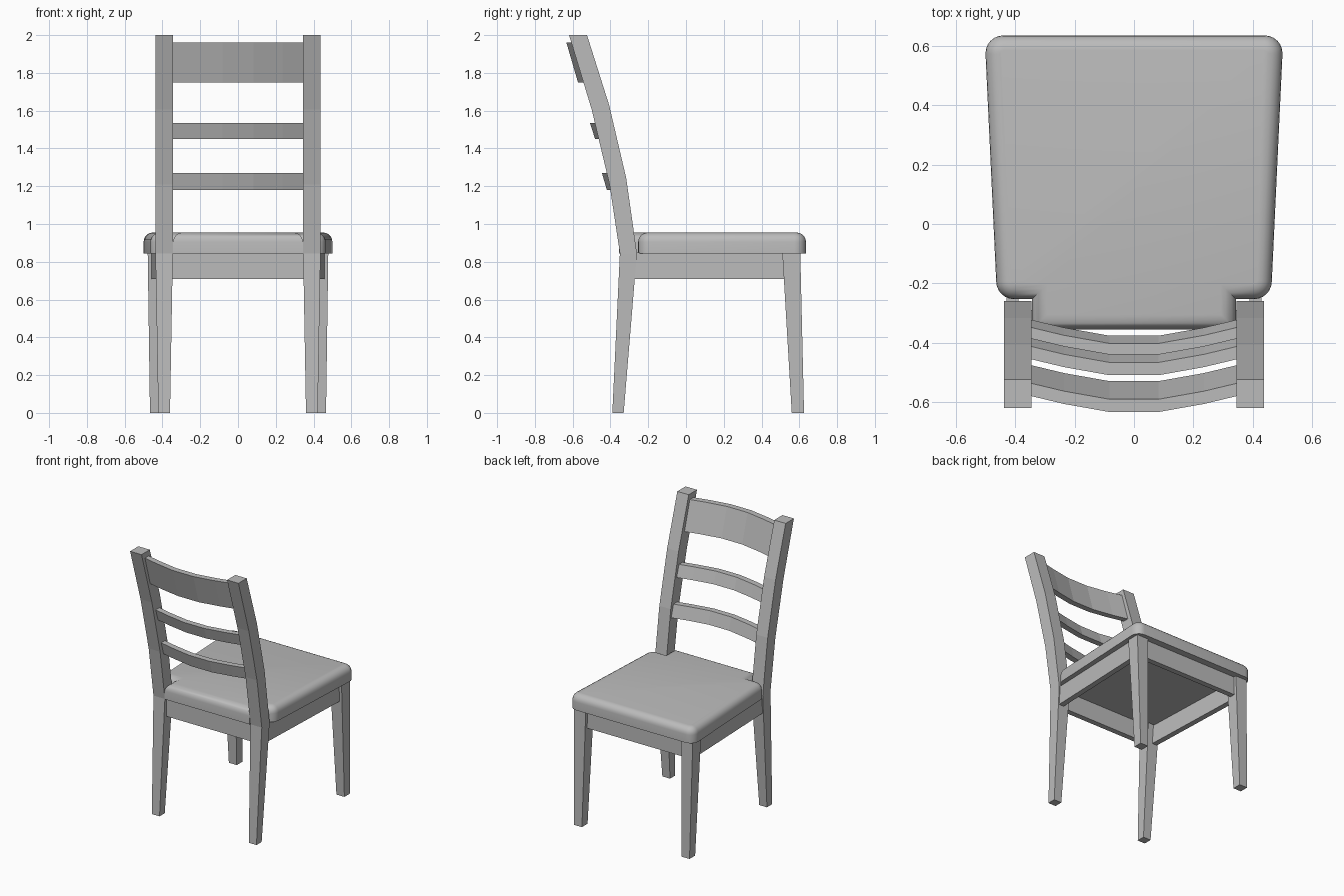
import bpy, bmesh, math
from mathutils import Vector

if "Cube" in bpy.data.objects:
    bpy.data.objects.remove(bpy.data.objects["Cube"])

mat = bpy.data.materials.new("plain grey")
mat.diffuse_color = (0.5, 0.5, 0.5, 1)
mat.use_nodes = True
mat.node_tree.nodes["Principled BSDF"].inputs["Base Color"].default_value = mat.diffuse_color


def finish(name, bm):
    bmesh.ops.recalc_face_normals(bm, faces=bm.faces)
    me = bpy.data.meshes.new(name)
    bm.to_mesh(me)
    bm.free()
    me.materials.append(mat)
    ob = bpy.data.objects.new(name, me)
    bpy.context.collection.objects.link(ob)
    return ob


def loft(name, rings):
    """Skin a list of four-point rings and cap both ends."""
    bm = bmesh.new()
    vs = [[bm.verts.new(p) for p in r] for r in rings]
    for a, b in zip(vs, vs[1:]):
        for i in range(4):
            j = (i + 1) % 4
            bm.faces.new((a[i], a[j], b[j], b[i]))
    bm.faces.new(vs[0])
    bm.faces.new(vs[-1])
    return finish(name, bm)


def leg(name, s, sections):
    # section: inner x, outer x, (back y, z), (front y, z)
    loft(name, [[(s * x0, *b), (s * x1, *b), (s * x1, *f), (s * x0, *f)]
                for x0, x1, b, f in sections])


def bar(name, a, b, inward, z0=0.71, z1=0.848):
    """Straight apron from a to b (outer face line), thickened by inward."""
    loft(name, [[(x, y, z0), (x, y, z1),
                 (x + inward[0], y + inward[1], z1),
                 (x + inward[0], y + inward[1], z0)] for x, y in (a, b)])


# Legs, back posts and side aprons on both sides
for s, side in ((-1, "left"), (1, "right")):
    leg("back_post_" + side, s, [
        (0.36, 0.422, (-0.39, 0), (-0.33, 0)),
        (0.345, 0.437, (-0.35, 0.845), (-0.26, 0.845)),
        (0.345, 0.437, (-0.405, 1.21), (-0.317, 1.245)),
        (0.345, 0.437, (-0.499, 1.605), (-0.407, 1.63)),
        (0.345, 0.437, (-0.619, 2), (-0.524, 2))])
    leg("front_leg_" + side, s, [
        (0.402, 0.466, (0.56, 0), (0.625, 0)),
        (0.385, 0.478, (0.51, 0.848), (0.605, 0.848))])
    bar("side_apron_" + side, (s * 0.427, -0.30), (s * 0.458, 0.54), (-s * 0.04, 0))

# Front and back aprons
bar("back_apron", (-0.36, -0.33), (0.36, -0.33), (0, 0.04))
bar("front_apron", (-0.40, 0.585), (0.40, 0.585), (0, -0.04))

# Bowed, leaning back slats: bottom z, top z, front y at bottom and at top
BOW = [(-0.352, 0.055), (-0.235, 0.027), (-0.083, 0),
       (0.083, 0), (0.235, 0.027), (0.352, 0.055)]
for name, z0, z1, y0, y1 in (("lower_slat", 1.18, 1.27, -0.376, -0.402),
                             ("middle_slat", 1.45, 1.535, -0.438, -0.466),
                             ("top_slat", 1.75, 1.96, -0.529, -0.59)):
    loft(name, [[(x, y0 + d, z0), (x, y1 + d, z1),
                 (x, y1 + d - 0.043, z1), (x, y0 + d - 0.043, z0)] for x, d in BOW])


# Seat cushion: rounded outline notched around the posts, soft top edge
def arc(cx, cy, r, a0, a1, n=6):
    return [(cx + r * math.cos(math.radians(a0 + (a1 - a0) * i / n)),
             cy + r * math.sin(math.radians(a0 + (a1 - a0) * i / n))) for i in range(n + 1)]


half = [(0.343, -0.355), (0.343, -0.253)]
half += arc(0.404, -0.193, 0.06, -90, -2)
half += arc(0.440, 0.575, 0.06, -2, 90)
outline = half + [(-x, y) for x, y in reversed(half)]
bm = bmesh.new()
base = bm.faces.new([bm.verts.new((x, y, 0.845)) for x, y in outline])
ext = bmesh.ops.extrude_face_region(bm, geom=[base], use_keep_orig=True)
top = [v for v in ext["geom"] if isinstance(v, bmesh.types.BMVert)]
bmesh.ops.translate(bm, vec=Vector((0, 0, 0.11)), verts=top)
rim = [e for e in bm.edges if all(v.co.z > 0.9 for v in e.verts)]
bmesh.ops.bevel(bm, geom=rim, offset=0.05, segments=5, profile=0.5,
                affect='EDGES', clamp_overlap=False)
seat = finish("seat", bm)
bpy.context.view_layer.objects.active = seat
seat.select_set(True)
bpy.ops.object.shade_smooth_by_angle(angle=math.radians(40))
